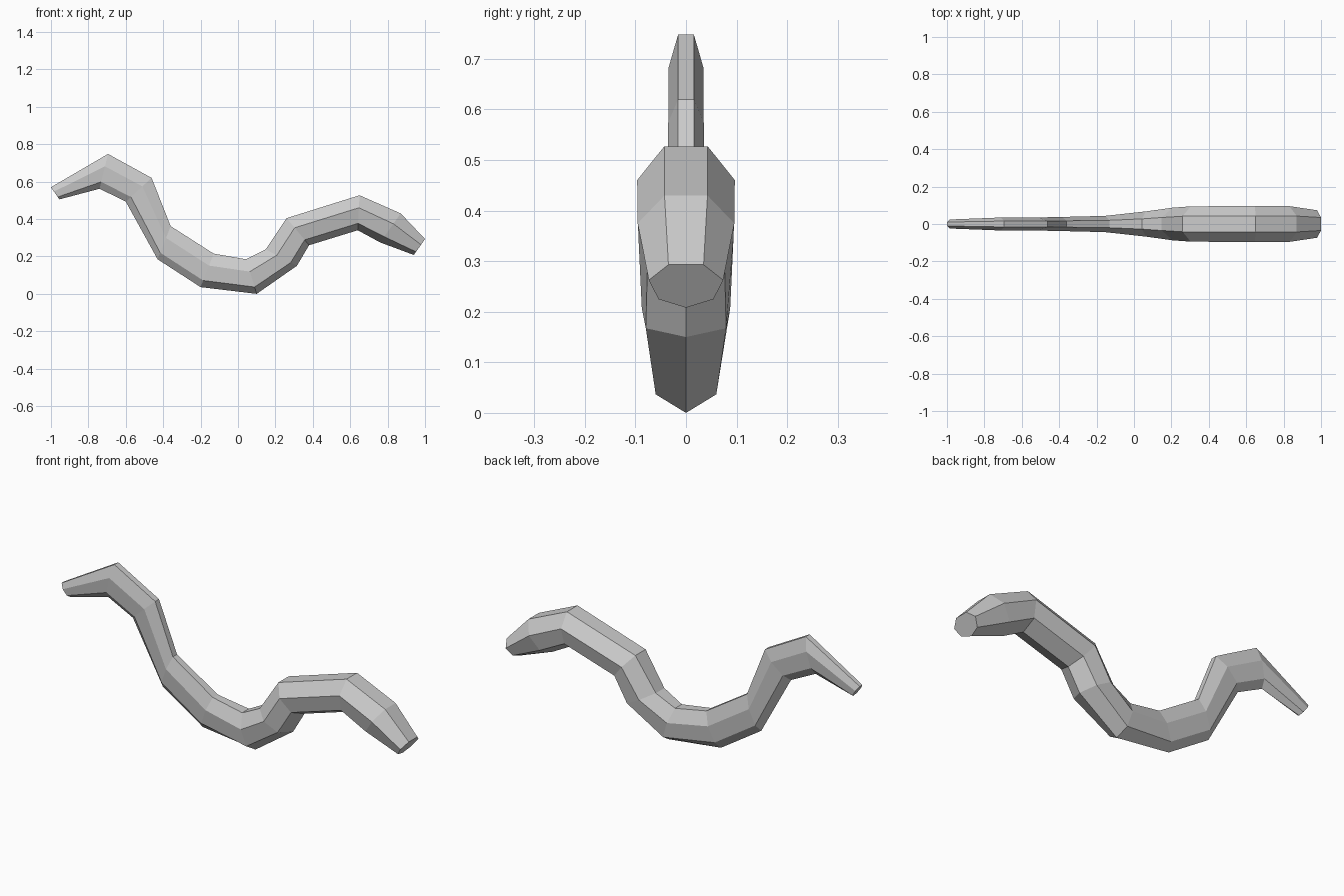
import bpy, bmesh, math

# Rings along the body: top x, top z, bottom x, bottom z, half width at top, half width at bottom
rings = [
    (-1.00, 0.57, -0.955, 0.505, 0.024, 0.026),
    (-0.695, 0.748, -0.74, 0.562, 0.036, 0.035),
    (-0.462, 0.62, -0.60, 0.493, 0.036, 0.036),
    (-0.36, 0.362, -0.43, 0.185, 0.039, 0.038),
    (-0.13, 0.215, -0.20, 0.036, 0.046, 0.042),
    (0.043, 0.185, 0.10, 0.0, 0.063, 0.08),
    (0.148, 0.238, 0.315, 0.15, 0.08, 0.107),
    (0.26, 0.405, 0.38, 0.26, 0.096, 0.098),
    (0.65, 0.527, 0.64, 0.34, 0.099, 0.099),
    (0.87, 0.43, 0.76, 0.275, 0.098, 0.098),
    (1.00, 0.293, 0.94, 0.208, 0.08, 0.067),
]
SIDES = 7
TOP = math.cos(math.pi / SIDES)  # height of the flat top of a unit heptagon

# Serpent body: heptagonal cross-sections, single ridge on the belly
bm = bmesh.new()
loops = []
for tx, tz, bx, bz, wt, wb in rings:
    loop = []
    for i in range(SIDES):
        a = 2 * math.pi * i / SIDES
        f = (TOP + math.cos(a)) / (TOP + 1)  # 1 at belly, 0 at top
        w = wt + (wb - wt) * f
        loop.append(bm.verts.new((tx + (bx - tx) * f, w * math.sin(a), tz + (bz - tz) * f)))
    loops.append(loop)
for a, b in zip(loops, loops[1:]):
    for i in range(SIDES):
        j = (i + 1) % SIDES
        bm.faces.new((a[i], a[j], b[j], b[i]))

# Tail and head end caps
bm.faces.new(loops[0])
bm.faces.new(loops[-1])
bmesh.ops.recalc_face_normals(bm, faces=bm.faces)

mesh = bpy.data.meshes.new("serpent_body")
bm.to_mesh(mesh)
bm.free()
body = bpy.data.objects.new("serpent_body", mesh)
bpy.context.collection.objects.link(body)
